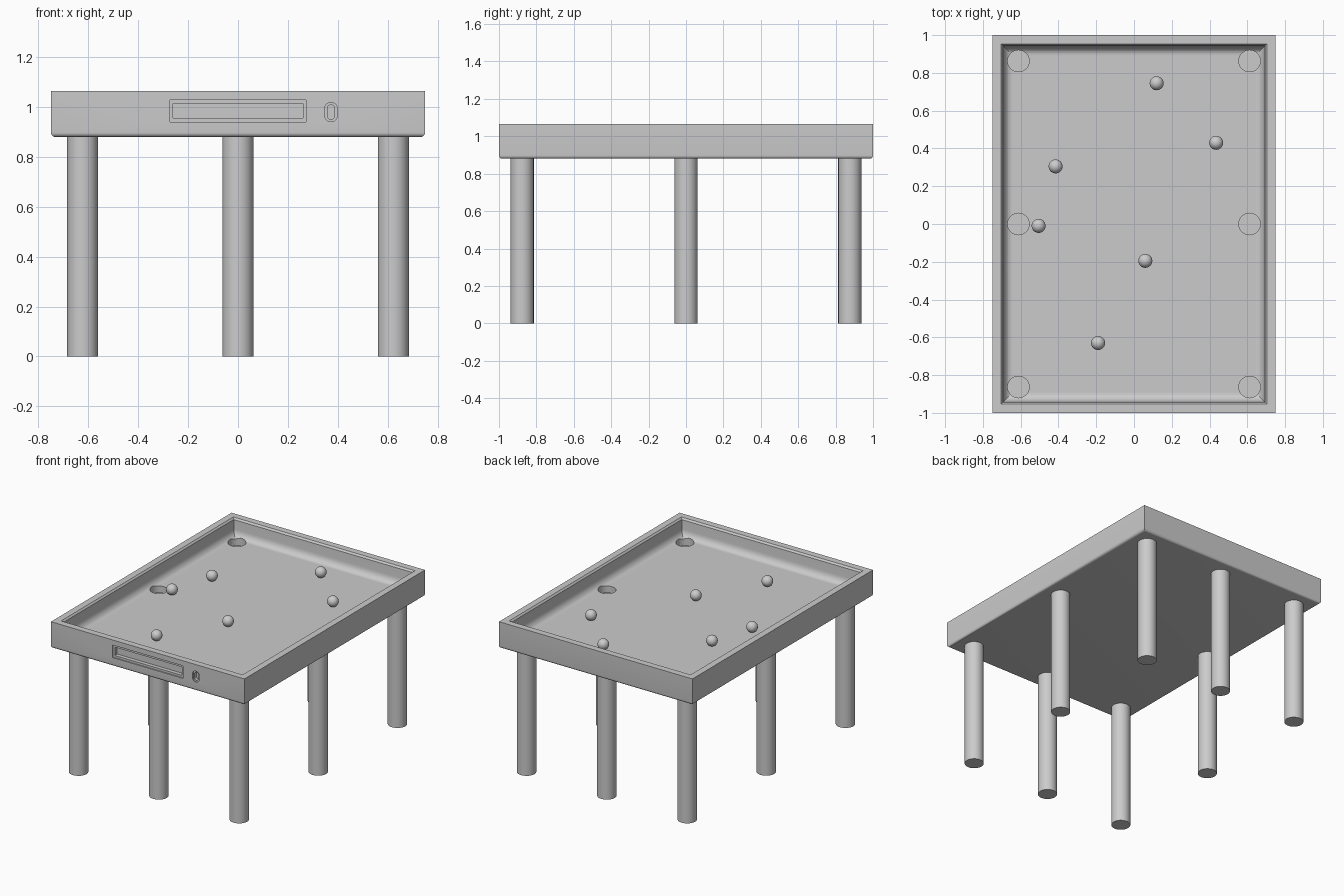
import bpy, bmesh, math

if "Cube" in bpy.data.objects:
    bpy.data.objects.remove(bpy.data.objects["Cube"])

FLOOR, TOP, BASE = 0.943, 1.065, 0.88

grey = bpy.data.materials.new("plain grey")
grey.use_nodes = True
grey.diffuse_color = (0.6, 0.6, 0.6, 1)
grey.node_tree.nodes["Principled BSDF"].inputs["Base Color"].default_value = (0.6, 0.6, 0.6, 1)


def loft(name, rings):
    """Closed solid skinned through matching rings of points."""
    bm = bmesh.new()
    loops = [[bm.verts.new(p) for p in ring] for ring in rings]
    n = len(loops[0])
    for a, b in zip(loops, loops[1:]):
        for i in range(n):
            j = (i + 1) % n
            bm.faces.new((a[i], a[j], b[j], b[i]))
    bm.faces.new(loops[0])
    bm.faces.new(loops[-1])
    bmesh.ops.recalc_face_normals(bm, faces=bm.faces)
    mesh = bpy.data.meshes.new(name)
    bm.to_mesh(mesh)
    bm.free()
    obj = bpy.data.objects.new(name, mesh)
    bpy.context.collection.objects.link(obj)
    mesh.materials.append(grey)
    return obj


def rectangle(inset, z):
    x, y = 0.75 - inset, 1 - inset
    return [(-x, -y, z), (x, -y, z), (x, y, z), (-x, y, z)]


def disc(x, y, z, r, n=48):
    return [(x + r * math.cos(i * math.tau / n), y + r * math.sin(i * math.tau / n), z)
            for i in range(n)]


def smooth(obj):
    bpy.ops.object.select_all(action='DESELECT')
    obj.select_set(True)
    bpy.context.view_layer.objects.active = obj
    bpy.ops.object.shade_smooth_by_angle(angle=math.radians(32))


def cut(obj, cutter):
    mod = obj.modifiers.new("cut", 'BOOLEAN')
    mod.operation, mod.solver, mod.object = 'DIFFERENCE', 'EXACT', cutter
    bpy.context.view_layer.objects.active = obj
    bpy.ops.object.modifier_apply(modifier=mod.name)
    bpy.data.objects.remove(cutter)


# Table body: rounded lower edge, flat rim, steep inner wall, cove into the bed
STEPS = 6
quarter = [i / STEPS * math.pi / 2 for i in range(STEPS + 1)]
profile = [(0.018 * (1 - math.sin(a)), BASE + 0.018 * (1 - math.cos(a))) for a in quarter]
profile += [(0, TOP), (0.046, TOP), (0.056, TOP - 0.012)]
profile += [(0.06 + 0.045 * (1 - math.cos(a)), FLOOR + 0.05 * (1 - math.sin(a))) for a in quarter]
body = loft("table_body", [rectangle(i, z) for i, z in profile])

# Six pockets sunk in the bed
for x in (-0.612, 0.612):
    for y in (-0.863, 0, 0.863):
        cut(body, loft("pocket_cutter", [disc(x, y, FLOOR - 0.045, 0.057),
                                         disc(x, y, FLOOR + 0.08, 0.057)]))


# Ball return opening and coin slot in the front
def stadium(cx, cz, r, straight, y, n=24):
    pts = []
    for i in range(n):
        a = (i + 0.5) * math.tau / n
        side = math.copysign(straight, math.sin(a))
        pts.append((cx + r * math.cos(a), y, cz + side + r * math.sin(a)))
    return pts


def panel(w, h, y):
    return [(x, y, 0.985 + z) for x, z in ((-w, -h), (w, -h), (w, h), (-w, h))]


cut(body, loft("return_frame_cutter", [panel(0.273, 0.044, -1.05), panel(0.273, 0.044, -0.992)]))
cut(body, loft("return_cutter", [panel(0.261, 0.029, -1.05), panel(0.261, 0.029, -0.965)]))
cut(body, loft("slot_frame_cutter", [stadium(0.373, 0.98, 0.025, 0.014, y) for y in (-1.05, -0.992)]))
cut(body, loft("slot_cutter", [stadium(0.373, 0.98, 0.015, 0.014, y) for y in (-1.05, -0.97)]))
smooth(body)

# Eight legs around the edge
for i in (-1, 0, 1):
    for j in (-1, 0, 1):
        if i or j:
            x, y = i * 0.623, j * 0.876
            smooth(loft("leg", [disc(x, y, 0, 0.062), disc(x, y, BASE + 0.005, 0.062)]))

# Balls resting on the bed
for x, y in ((0.12, 0.745), (0.435, 0.43), (-0.415, 0.305),
             (-0.505, -0.01), (0.06, -0.195), (-0.19, -0.63)):
    bpy.ops.mesh.primitive_uv_sphere_add(segments=32, ring_count=16, radius=0.037,
                                         location=(x, y, FLOOR + 0.036))
    ball = bpy.context.object
    ball.name = "ball"
    ball.data.materials.append(grey)
    smooth(ball)
